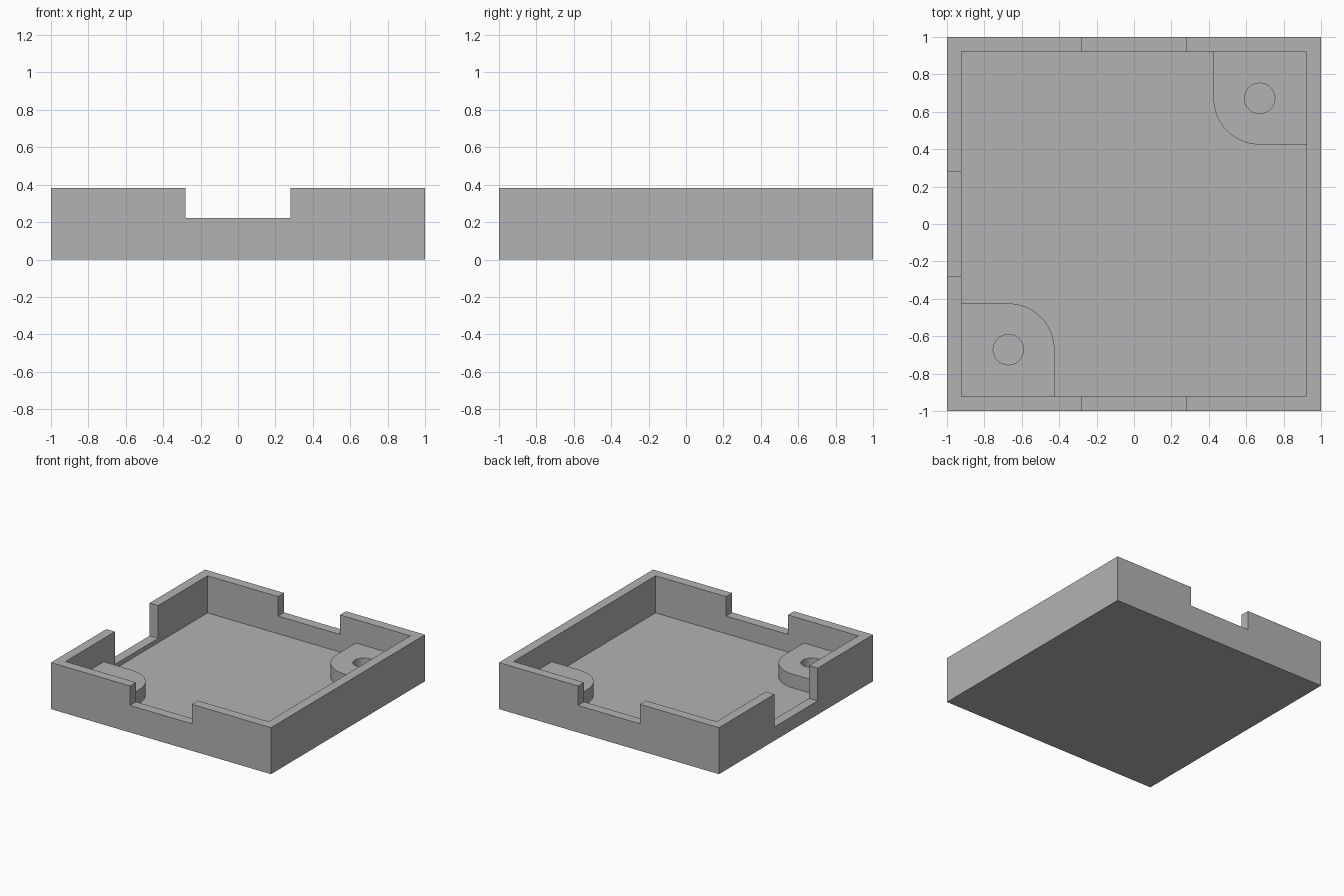
import bpy, bmesh, math

if "Cube" in bpy.data.objects:
    bpy.data.objects.remove(bpy.data.objects["Cube"], do_unlink=True)

HEIGHT = 0.382      # rim height
INNER = 0.922       # half width of the cavity
FLOOR = 0.077       # floor thickness
NOTCH = 0.281       # half width of the rim notches
BOSS_TOP = 0.19
BOSS_AT, BOSS_R, HOLE_R = 0.672, 0.247, 0.081

grey = bpy.data.materials.new("plain_grey")
grey.use_nodes = True
grey.diffuse_color = (0.45, 0.45, 0.45, 1)
grey.node_tree.nodes["Principled BSDF"].inputs["Base Color"].default_value = grey.diffuse_color


def prism(name, outline, z0, z1):
    """Extrude a counter-clockwise outline from z0 to z1."""
    bm = bmesh.new()
    face = bm.faces.new([bm.verts.new((x, y, z0)) for x, y in outline])
    top = bmesh.ops.extrude_face_region(bm, geom=[face])["geom"]
    bmesh.ops.translate(bm, vec=(0, 0, z1 - z0),
                        verts=[v for v in top if isinstance(v, bmesh.types.BMVert)])
    bmesh.ops.recalc_face_normals(bm, faces=bm.faces)
    mesh = bpy.data.meshes.new(name)
    bm.to_mesh(mesh)
    bm.free()
    mesh.materials.append(grey)
    obj = bpy.data.objects.new(name, mesh)
    bpy.context.collection.objects.link(obj)
    return obj


def rect(x0, x1, y0, y1):
    return [(x0, y0), (x1, y0), (x1, y1), (x0, y1)]


def arc(cx, cy, r, start, end, steps):
    angles = [start + (end - start) * i / steps for i in range(steps + 1)]
    return [(cx + r * math.cos(a), cy + r * math.sin(a)) for a in angles]


def cut(target, cutter):
    cutter.hide_render = True
    mod = target.modifiers.new("cut", "BOOLEAN")
    mod.operation, mod.solver, mod.object = "DIFFERENCE", "EXACT", cutter
    bpy.context.view_layer.objects.active = target
    bpy.ops.object.modifier_apply(modifier=mod.name)
    bpy.data.objects.remove(cutter, do_unlink=True)


# Square tray with a cavity, two matching rim notches and one deep side notch
tray = prism("tray", rect(-1, 1, -1, 1), 0, HEIGHT)
cut(tray, prism("cavity_cutter", rect(-INNER, INNER, -INNER, INNER), FLOOR, 1))
cut(tray, prism("front_back_cutter", rect(-NOTCH, NOTCH, -2, 2), 0.222, 1))
cut(tray, prism("side_cutter", rect(-2, -0.5, -NOTCH, NOTCH), 0.113, 1))

# Screw bosses in two opposite corners, sunk slightly into walls and floor
edge = INNER + 0.02
for name, turn in (("back_left_boss", 0), ("front_right_boss", math.pi)):
    near = BOSS_AT - BOSS_R
    outline = [(edge, near), (edge, edge), (near, edge)]
    outline += arc(BOSS_AT, BOSS_AT, BOSS_R, math.pi, 1.5 * math.pi, 20)
    boss = prism(name, outline, FLOOR - 0.02, BOSS_TOP)
    hole = arc(BOSS_AT, BOSS_AT, HOLE_R, 0, 2 * math.pi, 40)[:-1]
    cut(boss, prism("hole_cutter", hole, 0, 1))
    boss.rotation_euler.z = turn
    bpy.ops.object.select_all(action="DESELECT")
    boss.select_set(True)
    bpy.context.view_layer.objects.active = boss
    bpy.ops.object.shade_smooth_by_angle(angle=math.radians(30))
